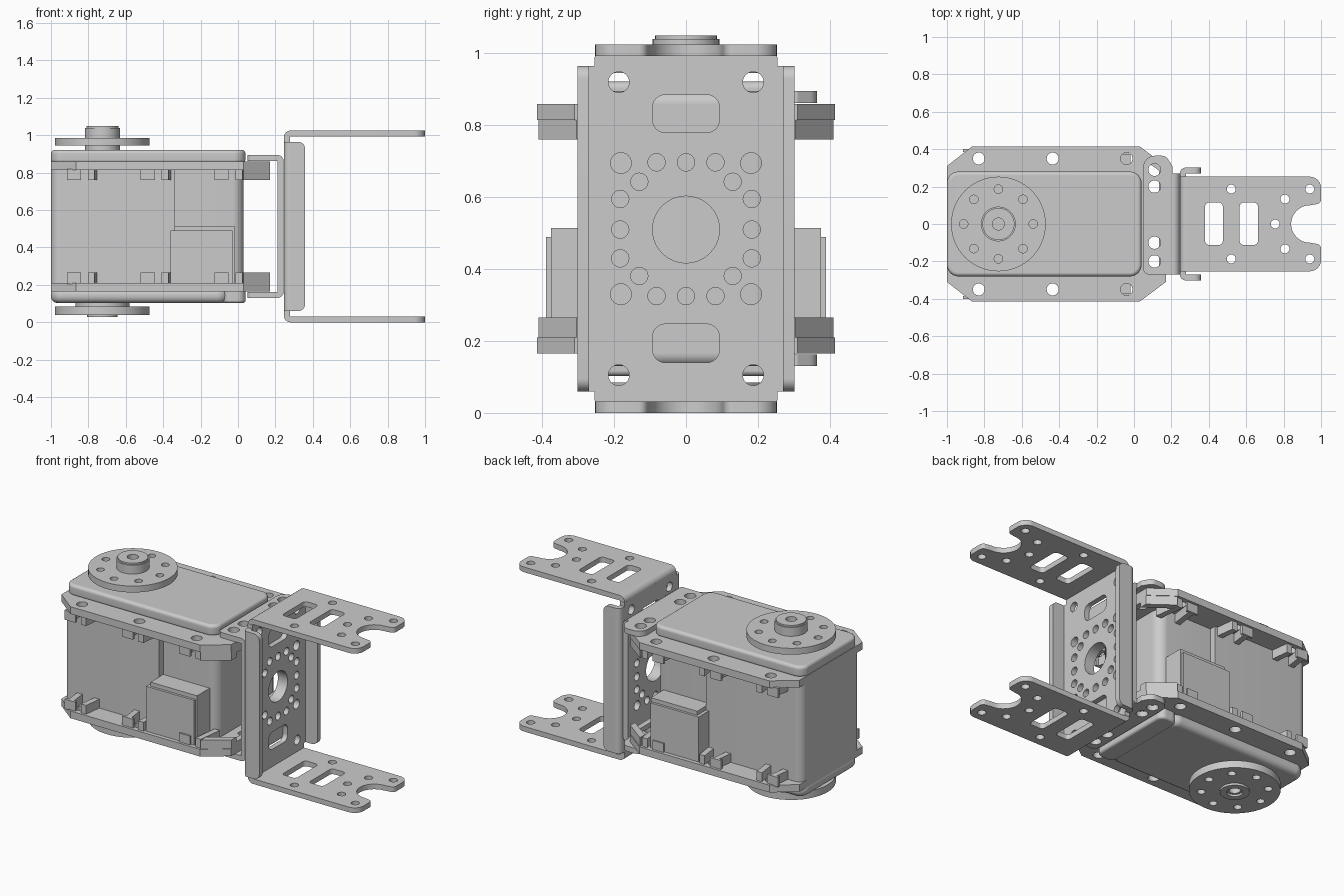
import bpy, bmesh
from math import sin, cos, tan, pi, radians
from mathutils import Vector

if "Cube" in bpy.data.objects:
    bpy.data.objects.remove(bpy.data.objects["Cube"])


def circle(u, v, r, n=24):
    return [(u + r * cos(2 * pi * i / n), v + r * sin(2 * pi * i / n)) for i in range(n)]


def rounded(points, n=6):
    """Outline from (u, v) or (u, v, corner radius) points."""
    out = []
    for i, q in enumerate(points):
        p = Vector(q[:2])
        if len(q) < 3:
            out.append(tuple(p))
            continue
        r = q[2]
        a = (Vector(points[i - 1][:2]) - p).normalized()
        b = (Vector(points[(i + 1) % len(points)][:2]) - p).normalized()
        h = a.angle(b) / 2
        c = p + (a + b).normalized() * r / sin(h)
        s, e = p + a * r / tan(h) - c, p + b * r / tan(h) - c
        out += [tuple(c + s.lerp(e, k / n).normalized() * r) for k in range(n + 1)]
    return out


def rect(u0, v0, u1, v1, r=0):
    pts = [(u0, v0), (u1, v0), (u1, v1), (u0, v1)]
    return rounded([p + (r,) for p in pts]) if r else pts


def plate(name, outline, lo, hi, holes=(), axis='z', bevel=0):
    """Extrude an outline with holes from lo to hi along an axis."""
    cu = bpy.data.curves.new(name, 'CURVE')
    cu.dimensions, cu.fill_mode, cu.extrude = '2D', 'BOTH', abs(hi - lo) / 2
    for loop in [outline, *holes]:
        sp = cu.splines.new('POLY')
        sp.points.add(len(loop) - 1)
        for pt, (u, v) in zip(sp.points, loop):
            pt.co = (u, v, 0, 1)
        sp.use_cyclic_u = True
    tmp = bpy.data.objects.new(name + "_curve", cu)
    bpy.context.collection.objects.link(tmp)
    dg = bpy.context.evaluated_depsgraph_get()
    me = bpy.data.meshes.new_from_object(tmp.evaluated_get(dg))
    bpy.data.objects.remove(tmp)
    bm = bmesh.new()
    bm.from_mesh(me)
    bmesh.ops.remove_doubles(bm, verts=bm.verts, dist=1e-5)
    mid = (lo + hi) / 2
    for v in bm.verts:
        a, b, c = v.co.x, v.co.y, v.co.z + mid
        v.co = {'z': (a, b, c), 'x': (c, a, b), 'y': (a, c, b)}[axis]
    bmesh.ops.recalc_face_normals(bm, faces=bm.faces)
    if bevel:
        bmesh.ops.dissolve_limit(bm, angle_limit=0.02, verts=bm.verts, edges=bm.edges)
        sharp = [e for e in bm.edges if len(e.link_faces) == 2 and e.calc_face_angle() > 0.7]
        bmesh.ops.bevel(bm, geom=sharp, offset=bevel, segments=4, profile=0.5, affect='EDGES')
    bm.to_mesh(me)
    bm.free()
    me.shade_smooth()
    me.set_sharp_from_angle(angle=radians(32))
    ob = bpy.data.objects.new(name, me)
    bpy.context.collection.objects.link(ob)
    if bevel:
        ob.modifiers.new("normals", 'WEIGHTED_NORMAL').keep_sharp = True
    return ob


H = 1.025                       # total height of the mirrored parts
HX = -0.725                     # horn axis


def flip(z, top):
    return z if top else H - z


# Motor case: middle block, top cap, bottom cover
plate("case_middle", rounded([(-1, -.29, .05), (-.34, -.29), (-.34, -.25), (.03, -.25, .06),
                              (.03, .25, .06), (-.34, .25), (-.34, .29), (-1, .29, .05)]), .165, .86)
plate("case_top", rect(-1, -.28, .04, .28, .06), .85, .922, bevel=.02)
plate("case_bottom", rect(-1, -.28, -.05, .28, .06), .103, .185, bevel=.035)
plate("case_bottom_end", rect(-.08, -.28, .04, .28, .04), .103, .18, bevel=.015)

# Cable sockets on both sides
for s, side in ((-1, "front"), (1, "back")):
    plate("socket_" + side, rect(-.36, .2, -.03, .49), s * .24, s * .39, axis='y')
    plate("socket_lip_" + side, rect(-.34, .2, -.02, .515), s * .24, s * .375, axis='y')

# Mounting flanges with nut pockets, top and bottom
flange = [(-1, -.31), (-.865, -.415), (.03, -.415), (.17, -.31),
          (.17, .31), (.03, .415), (-.865, .415), (-1, .31)]
bracket_holes = [circle(.11, y, .033) for y in (.29, .2, -.1, -.2)]
mount_x = (-.83, -.435, -.04)
for top in (True, False):
    tag = "top" if top else "bottom"
    holes = [circle(x, y, .032) for x in mount_x for y in (-.35, .35)]
    plate("flange_" + tag, flange, flip(.86, top), flip(.815, top), holes + bracket_holes)
    lo, hi = flip(.76, top), flip(.82, top)
    plate("flange_end_rib_" + tag, rect(.135, -.3, .17, .3), flip(.79, top), hi)
    for s in (-1, 1):
        side = tag + ("_front" if s < 0 else "_back")
        for x in mount_x:
            for d in (-1, 1):
                c = x + d * .065
                plate("pocket_wall_" + side, [(c - .018, s * .24), (c + .018, s * .24),
                      (c + .018 - d * .02, s * .4), (c - .018 - d * .02, s * .4)], lo, hi)
            plate("pocket_lip_" + side, rect(x - .085, s * .385, x - .01, s * .4), lo + .0, hi)
        plate("corner_rib_" + side, [(.03, s * .41), (.17, s * .305), (.17, s * .26), (.03, s * .36)], lo, hi)

# Output horns
horn_holes = [circle(HX + .186 * cos(i * pi / 4), .186 * sin(i * pi / 4), .023, 16) for i in range(8)]
bore = [circle(HX, 0, .032)]
plate("horn_top", circle(HX, 0, .253, 64), .945, .985, horn_holes + bore)
plate("horn_top_neck", circle(HX, 0, .093, 40), .915, .946, bore)
plate("horn_top_hub", circle(HX, 0, .093, 40), .984, 1.04, bore)
plate("horn_top_hub_rim", circle(HX, 0, .086, 40), 1.04, 1.05, bore)
plate("horn_bottom", circle(HX, 0, .253, 64), .04, .085, horn_holes + bore)
plate("horn_bottom_neck", circle(HX, 0, .145, 48), .084, .11)
plate("horn_bottom_boss", circle(HX, 0, .082, 40), .027, .041, [circle(HX, 0, .045)])

# Hole pattern shared by the two bracket faces (y, z)
ring = [(s * .183, z) for s in (-1, 1) for z in (.595, .51, .43)]
ring += [(y, z) for y in (-.082, 0, .082) for z in (.697, .325)]
ring += [(s * .13, z) for s in (-1, 1) for z in (.643, .381)]
face_holes = [circle(0, .51, .093, 40)] + [circle(y, z, .024) for y, z in ring]
face_holes += [circle(s * .181, z, .029) for s in (-1, 1) for z in (.695, .33)]

# Inner bracket clamped to the flanges
plate("inner_bracket_face", rect(-.27, .165, .27, .86), .21, .245, face_holes, axis='x')
tab = rounded([(.05, -.27, .03), (.205, -.27), (.205, .31), (.17, .365, .04), (.05, .365, .06)])
bend = [(.245, .855), (.245, .895, .035), (.2, .895), (.2, .862), (.212, .862), (.212, .855)]
for top in (True, False):
    tag = "top" if top else "bottom"
    plate("inner_bracket_tab_" + tag, tab, flip(.862, top), flip(.895, top), bracket_holes)
    plate("inner_bracket_bend_" + tag, rounded([(p[0], flip(p[1], top)) + p[2:] for p in bend]),
          -.27, .27, axis='y')

# Outer U bracket: face, side lips, arms
slots = [rect(-.093, z0, .093, z1, .035) for z0, z1 in ((.78, .885), (.14, .247))]
corners = [circle(s * .187, z, .029) for s in (-1, 1) for z in (.92, .105)]
face = [(-.27, .06), (-.255, .06), (-.255, .035), (.255, .035), (.255, .06), (.27, .06),
        (.27, .965), (.255, .965), (.255, .99), (-.255, .99), (-.27, .965 + .0)]
face = face[:10] + [(-.255, .965), (-.27, .965)]
plate("outer_bracket_face", face, .245, .277, face_holes + slots + corners, axis='x')
for s in (-1, 1):
    side = "front" if s < 0 else "back"
    plate("outer_bracket_lip_" + side, rounded([(.28, .06), (.358, .06, .035), (.358, .965, .035), (.28, .965)]),
          s * .27, s * .302, axis='y')
    lip_bend = [(.245, s * .265), (.245, s * .302, .032), (.285, s * .302), (.285, s * .27),
                (.277, s * .27), (.277, s * .265)]
    plate("outer_bracket_lip_bend_" + side, rounded(lip_bend), .06, .965)

notch = [(.94 + .1 * cos(a), .1 * sin(a)) for a in [radians(270 - 12 * i) for i in range(16)]]
arm = rounded([(.285, -.253), (1, -.253, .06), (1, -.11, .025)] + notch
              + [(1, .11, .025), (1, .253, .06), (.285, .253)])
arm_holes = [rect(x0, -.112, x1, .115, .022) for x0, x1 in ((.38, .475), (.565, .663))]
arm_holes += [circle(x, s * y, .024) for s in (-1, 1) for x, y in ((.52, .187), (.807, .133), (.94, .187))]
arm_holes.append(circle(.755, 0, .024))
arm_bend = [(.245, .985), (.245, 1.025, .036), (.29, 1.025), (.29, .993), (.277, .993), (.277, .985)]
for top in (True, False):
    tag = "top" if top else "bottom"
    plate("outer_bracket_arm_" + tag, arm, flip(.993, top), flip(1.025, top), arm_holes)
    plate("outer_bracket_bend_" + tag, rounded([(p[0], flip(p[1], top)) + p[2:] for p in arm_bend]),
          -.253, .253, axis='y')
